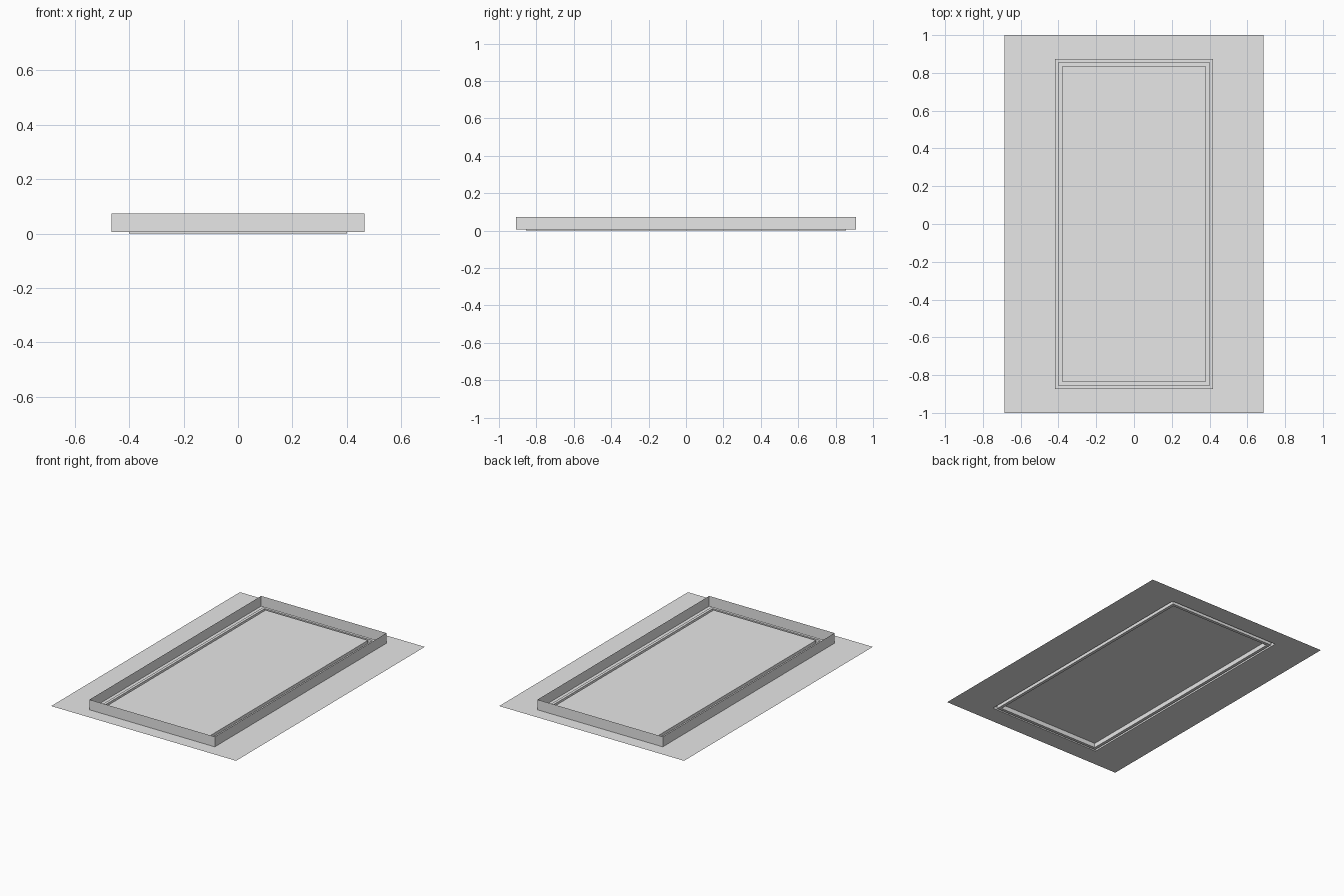
import bpy, bmesh

if "Cube" in bpy.data.objects:
    bpy.data.objects.remove(bpy.data.objects["Cube"])

gray = bpy.data.materials.new("light_gray")
gray.diffuse_color = (0.8, 0.8, 0.8, 1)
gray.use_nodes = True
gray.node_tree.nodes["Principled BSDF"].inputs["Base Color"].default_value = gray.diffuse_color


def nested_rings(name, rings, cap):
    """Skin a series of rectangles given as (half x, half y, z)."""
    bm = bmesh.new()
    loops = [[bm.verts.new((sx * hx, sy * hy, z))
              for sx, sy in ((-1, -1), (1, -1), (1, 1), (-1, 1))]
             for hx, hy, z in rings]
    for a, b in zip(loops, loops[1:]):
        for i in range(4):
            j = (i + 1) % 4
            bm.faces.new((a[i], a[j], b[j], b[i]))
    if cap:
        bm.faces.new(loops[-1])
    mesh = bpy.data.meshes.new(name)
    bm.to_mesh(mesh)
    bm.free()
    mesh.materials.append(gray)
    obj = bpy.data.objects.new(name, mesh)
    bpy.context.collection.objects.link(obj)
    return obj


FLOOR, RIDGE, PANEL = 0.005, 0.027, 0.03

# Flat sheet pressed into a raised ridge, a narrow valley and a raised panel
nested_rings("pressed_sheet", [
    (0.686, 1.0, FLOOR),
    (0.418, 0.873, FLOOR),
    (0.418, 0.873, RIDGE),
    (0.400, 0.855, RIDGE),
    (0.400, 0.855, 0.0),
    (0.380, 0.835, 0.0),
    (0.380, 0.835, PANEL),
], cap=True)

# Thin upright wall around the panel
nested_rings("border_wall", [
    (0.465, 0.91, FLOOR),
    (0.465, 0.91, 0.073),
], cap=False)
